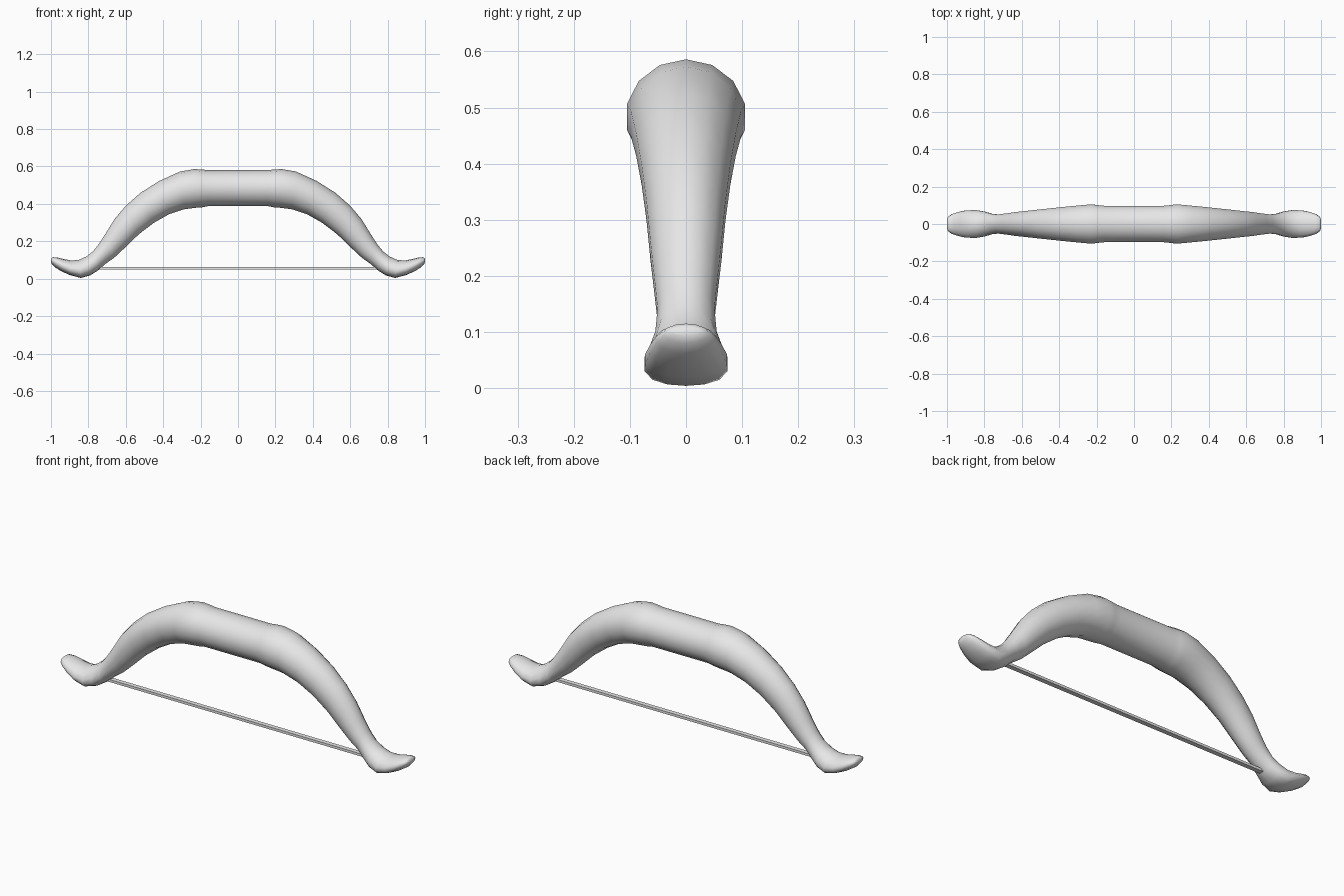
import bpy
import bmesh
import math

if "Cube" in bpy.data.objects:
    bpy.data.objects.remove(bpy.data.objects["Cube"])

SIDES = 14

grey = bpy.data.materials.new("plain_grey")
grey.diffuse_color = (0.8, 0.8, 0.8, 1)
grey.use_nodes = True
grey.node_tree.nodes["Principled BSDF"].inputs["Base Color"].default_value = grey.diffuse_color

# Right half sections: upper x, z, lower x, z, half width, sag of widest line
half = [
    (0.16, 0.580, 0.16, 0.388, 0.100, 0),
    (0.19, 0.584, 0.19, 0.382, 0.103, 0),
    (0.235, 0.586, 0.22, 0.380, 0.108, 0),
    (0.31, 0.573, 0.29, 0.371, 0.101, 0),
    (0.42, 0.523, 0.37, 0.344, 0.091, 0),
    (0.52, 0.460, 0.45, 0.299, 0.081, 0),
    (0.60, 0.390, 0.53, 0.238, 0.072, 0),
    (0.66, 0.319, 0.60, 0.170, 0.065, 0),
    (0.71, 0.238, 0.66, 0.114, 0.057, 0),
    (0.745, 0.184, 0.71, 0.078, 0.052, 0),
    (0.775, 0.147, 0.75, 0.043, 0.056, 0.1),
    (0.81, 0.119, 0.79, 0.018, 0.068, 0.2),
    (0.85, 0.101, 0.84, 0.004, 0.076, 0.25),
    (0.89, 0.097, 0.90, 0.020, 0.075, 0.2),
    (0.93, 0.105, 0.945, 0.040, 0.066, 0.1),
    (0.965, 0.113, 0.98, 0.062, 0.054, 0),
    (0.99, 0.115, 0.996, 0.080, 0.040, 0),
    (0.999, 0.108, 1.0, 0.092, 0.026, 0),
]
left = [(-a, b, -c, d, w, s) for a, b, c, d, w, s in reversed(half)]


def loft(name, sections):
    """Skin a closed tube through oval sections."""
    bm = bmesh.new()
    rings = []
    for ux, uz, lx, lz, w, sag in sections:
        ring = []
        for i in range(SIDES):
            a = 2 * math.pi * i / SIDES
            t = math.cos(a)
            k = (1 + t - sag * (1 - t * t)) / 2
            ring.append(bm.verts.new((lx + (ux - lx) * k, w * math.sin(a),
                                      lz + (uz - lz) * k)))
        rings.append(ring)
    for r, q in zip(rings, rings[1:]):
        for i in range(SIDES):
            j = (i + 1) % SIDES
            bm.faces.new((r[i], r[j], q[j], q[i]))
    bm.faces.new(rings[0])
    bm.faces.new(rings[-1])
    return finish(name, bm, True)


def finish(name, bm, smooth):
    bmesh.ops.recalc_face_normals(bm, faces=bm.faces)
    for f in bm.faces:
        f.smooth = smooth
    me = bpy.data.meshes.new(name)
    bm.to_mesh(me)
    bm.free()
    me.materials.append(grey)
    ob = bpy.data.objects.new(name, me)
    bpy.context.collection.objects.link(ob)
    return ob


# Curved body with thick grip, tapering limbs and upturned tips
loft("bow_body", left + half)

# Flat taut string between the limb ends
bm = bmesh.new()
bmesh.ops.create_cube(bm, size=1)
for v in bm.verts:
    v.co = (v.co.x * 1.54, v.co.y * 0.024, v.co.z * 0.013 + 0.056)
finish("bow_string", bm, False)
